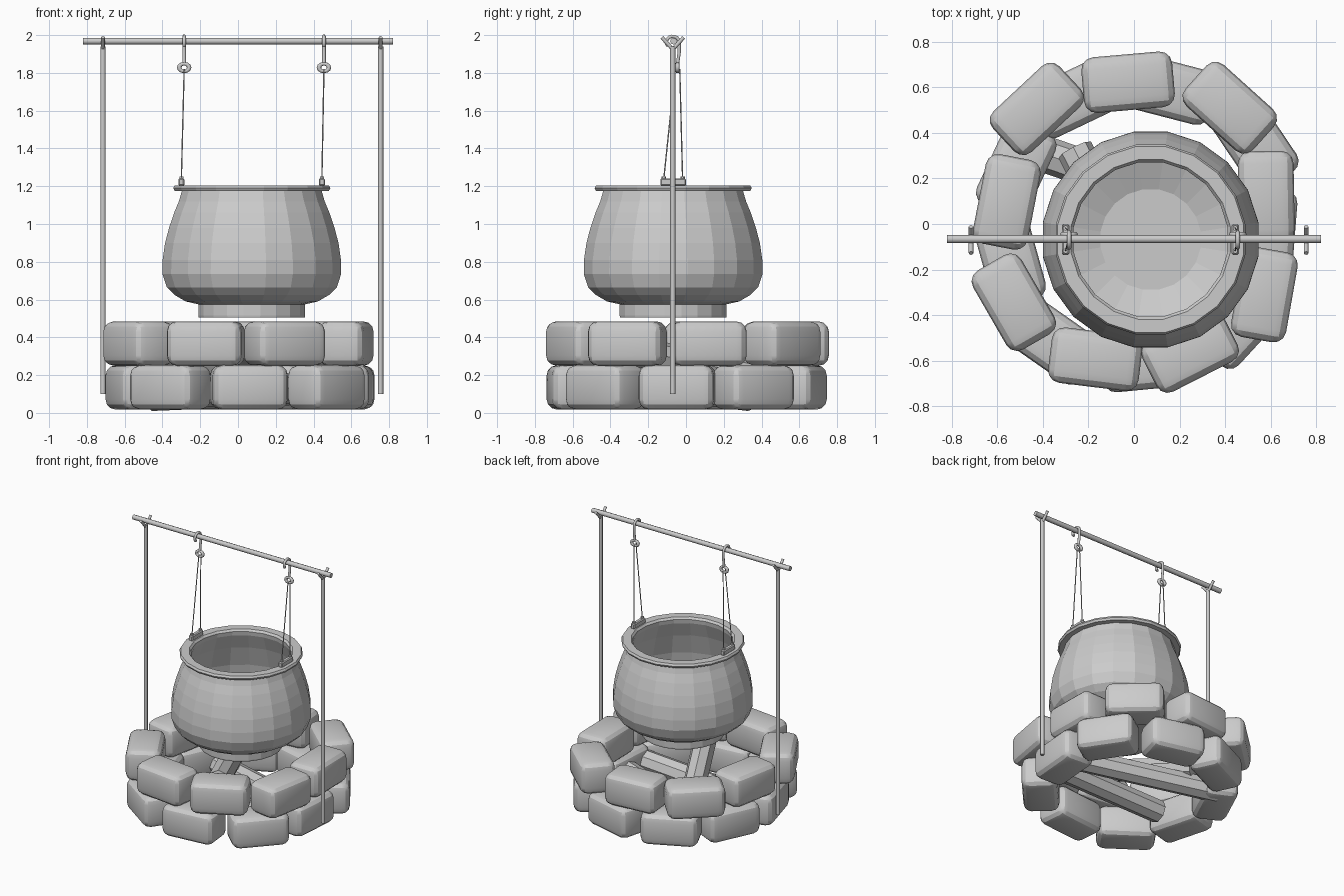
import bpy, bmesh
from math import pi, sin, cos, radians
from mathutils import Vector, Matrix

if "Cube" in bpy.data.objects:
    bpy.data.objects.remove(bpy.data.objects["Cube"])

CX, CY = 0.073, -0.068      # pot axis


def add_object(name, bm, smooth=None):
    bmesh.ops.recalc_face_normals(bm, faces=bm.faces)
    mesh = bpy.data.meshes.new(name)
    bm.to_mesh(mesh)
    bm.free()
    ob = bpy.data.objects.new(name, mesh)
    bpy.context.collection.objects.link(ob)
    if smooth:
        bpy.ops.object.select_all(action='DESELECT')
        ob.select_set(True)
        bpy.context.view_layer.objects.active = ob
        bpy.ops.object.shade_smooth_by_angle(angle=radians(smooth))
    return ob


def rod(name, a, b, r, sides=8, smooth=50):
    a, b = Vector(a), Vector(b)
    d = b - a
    bm = bmesh.new()
    mat = Matrix.Translation((a + b) / 2) @ d.to_track_quat('Z', 'Y').to_matrix().to_4x4()
    bmesh.ops.create_cone(bm, cap_ends=True, segments=sides, radius1=r, radius2=r,
                          depth=d.length, matrix=mat)
    return add_object(name, bm, smooth)


def block(name, loc, size, angle, bevel, segs):
    bm = bmesh.new()
    mat = (Matrix.Translation(loc) @ Matrix.Rotation(radians(angle), 4, 'Z')
           @ Matrix.Diagonal((*size, 1)))
    bmesh.ops.create_cube(bm, size=1, matrix=mat)
    bmesh.ops.bevel(bm, geom=bm.edges[:], offset=bevel, segments=segs,
                    profile=0.5, affect='EDGES')
    return add_object(name, bm, 28)


def curve_tube(name, pts, r):
    cu = bpy.data.curves.new(name, 'CURVE')
    cu.dimensions = '3D'
    cu.bevel_depth = r
    cu.bevel_resolution = 1
    cu.use_fill_caps = True
    sp = cu.splines.new('POLY')
    sp.points.add(len(pts) - 1)
    for p, co in zip(sp.points, pts):
        p.co = (*co, 1)
    bpy.context.collection.objects.link(bpy.data.objects.new(name, cu))


def ring(name, loc, R, r, n=12, m=8):
    # slightly flattened ring standing in the x-z plane
    bm = bmesh.new()
    v = [[bm.verts.new((loc[0] + 1.1 * (R + r * cos(2 * pi * j / m)) * cos(2 * pi * i / n),
                        loc[1] + r * sin(2 * pi * j / m),
                        loc[2] + .85 * (R + r * cos(2 * pi * j / m)) * sin(2 * pi * i / n)))
          for j in range(m)] for i in range(n)]
    for i in range(n):
        for j in range(m):
            k, l = (i + 1) % n, (j + 1) % m
            bm.faces.new((v[i][j], v[k][j], v[k][l], v[i][l]))
    add_object(name, bm, 60)


# Pot: lathed profile, outside from the foot to the rim, then the inside
profile = [(0, .505), (.281, .505), (.283, .515), (.283, .575), (.35, .59), (.41, .625),
           (.45, .665), (.473, .735), (.472, .81), (.459, .9), (.438, .98), (.411, 1.06),
           (.386, 1.12), (.37, 1.175), (.408, 1.175),
           (.416, 1.19), (.408, 1.205), (.35, 1.205), (.338, 1.19), (.342, 1.16),
           (.385, 1.05), (.428, .9), (.44, .81), (.42, .73), (.35, .65), (.22, .6), (0, .6)]
SIDES = 20
bm = bmesh.new()
k = 1 / cos(pi / SIDES)
rows = []
for r, z in profile:
    if r == 0:
        rows.append([bm.verts.new((CX, CY, z))] * SIDES)
    else:
        rows.append([bm.verts.new((CX + r * k * cos(2 * pi * (i + .5) / SIDES),
                                   CY + r * k * sin(2 * pi * (i + .5) / SIDES), z))
                     for i in range(SIDES)])
for a, b in zip(rows, rows[1:]):
    for i in range(SIDES):
        j = (i + 1) % SIDES
        bm.faces.new(list(dict.fromkeys((a[i], a[j], b[j], b[i]))))
add_object("cauldron", bm)

# Upper stones: x, y, turn
upper = [(-.026, .622, 5), (.42, .51, -42), (.58, .12, 91), (.572, -.31, 80),
         (.246, -.56, 27), (-.17, -.593, -7), (-.527, -.343, -60),
         (-.558, .097, 79), (-.426, .505, 43)]
for x, y, a in upper:
    block("upper_stone", (x, y, .367), (.40, .245, .235), a, .055, 3)

# Lower stones, set half a stone round: angle, distance from the middle
lower = [(-84.5, .605), (-42.5, .635), (-4.5, .585), (34, .64), (75.5, .61),
         (115.5, .61), (155, .57), (195.5, .565), (235, .625)]
for a, d in lower:
    block("lower_stone", (d * cos(radians(a)), d * sin(radians(a)), .135),
          (.40, .245, .235), a + 90, .055, 3)

# Firewood
rod("log_back", (.5, 0, .13), (-.46, .33, .09), .08, smooth=None)
rod("log_front", (.5, -.19, .14), (-.35, -.16, .105), .08, smooth=None)
rod("log_leaning", (-.26, .325, .2), (.1, -.38, .35), .08, smooth=None)

# Frame: posts with forked tops and the crossbar
rod("crossbar", (-.82, -.066, 1.968), (.82, -.066, 1.968), .018)
for x in (-.715, .755):
    rod("post", (x, -.07, .1), (x, -.07, 1.94), .014)
    for s in (-1, 1):
        rod("post_fork", (x, -.07, 1.925), (x, -.07 + s * .058, 1.988), .01)

# Hangers: hook, ring, two wires and a lug on the rim
for x, lug_x in ((-.285, -.3), (.455, .444)):
    arc = [(x, -.07 + .034 * cos(t), 1.963 + .031 * sin(t))
           for t in [radians(225 - 25 * i) for i in range(10)]]
    curve_tube("hook", arc + [(x, -.036, 1.91), (x, -.045, 1.845)], .01)
    ring("hook_ring", (x, -.045, 1.828), .024, .011)
    block("lug", (lug_x, CY, 1.222), (.032, .135, .04), 0, .006, 1)
    for s in (-1, 1):
        y = CY + s * .05
        rod("wire", (lug_x, y, 1.235), (x, -.045 + s * .012, 1.82), .0035, 6)
        rod("lug_pin", (lug_x, y, 1.235), (lug_x, y, 1.252), .012, 6)
